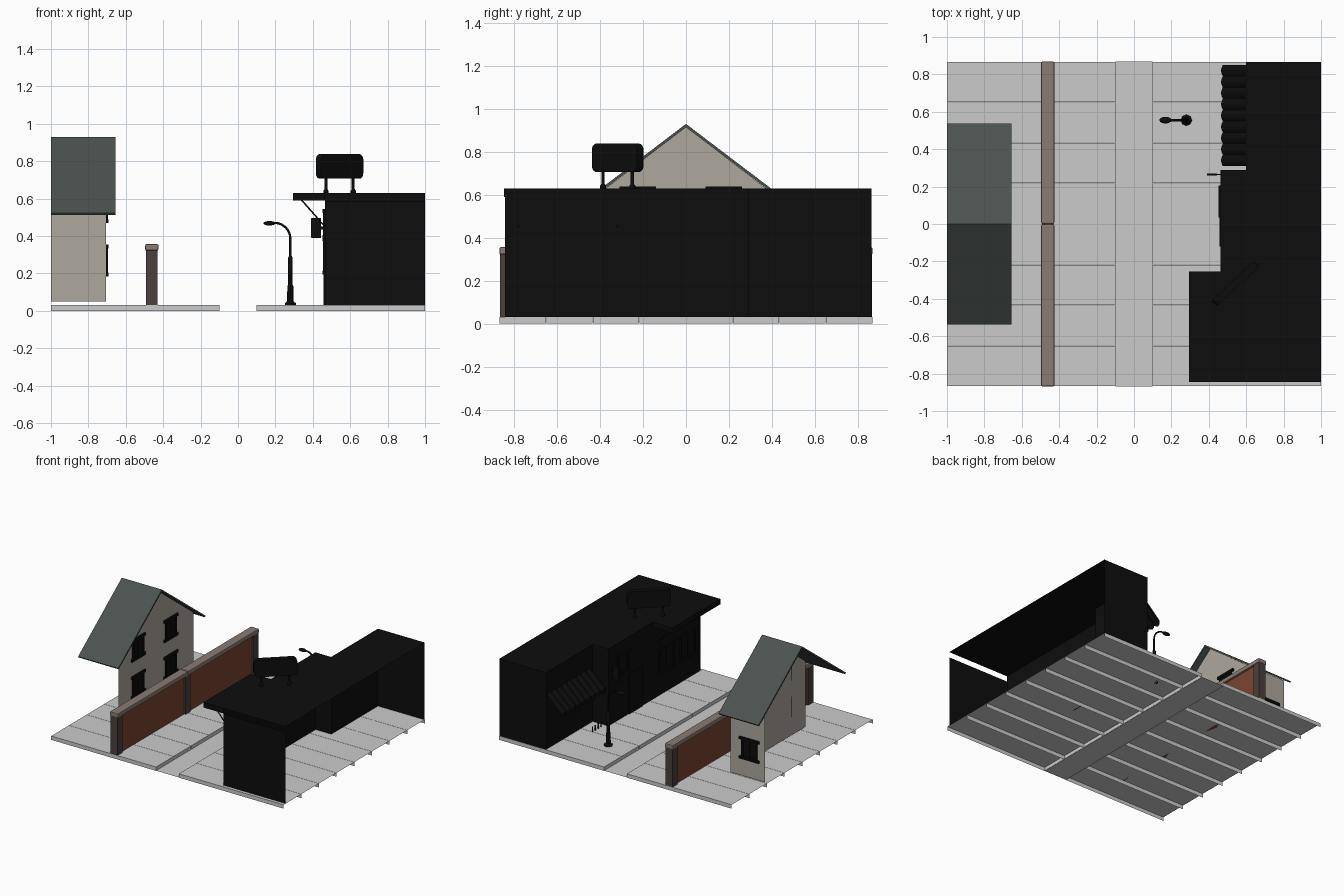
import bpy, bmesh, math
from mathutils import Matrix, Vector

if "Cube" in bpy.data.objects:
    bpy.data.objects.remove(bpy.data.objects["Cube"])


def mat(name, c):
    m = bpy.data.materials.new(name)
    m.diffuse_color = (*c, 1)
    m.use_nodes = True
    m.node_tree.nodes["Principled BSDF"].inputs["Base Color"].default_value = m.diffuse_color
    return m


BLACK = mat("black", (0.004, 0.004, 0.004))
PLASTER = mat("plaster", (0.42, 0.39, 0.34))
SLATE = mat("slate", (0.07, 0.085, 0.08))
BRICK = mat("brick", (0.2, 0.06, 0.03))
PILLAR = mat("pillar", (0.07, 0.05, 0.045))
COPING = mat("coping", (0.25, 0.2, 0.17))


def finish(name, bm, m=None, smooth=False):
    me = bpy.data.meshes.new(name)
    bm.to_mesh(me)
    bm.free()
    ob = bpy.data.objects.new(name, me)
    bpy.context.collection.objects.link(ob)
    if m:
        me.materials.append(m)
    if smooth:
        bpy.context.view_layer.objects.active = ob
        ob.select_set(True)
        bpy.ops.object.shade_smooth_by_angle(angle=math.radians(40))
        ob.select_set(False)
    return ob


def box(name, x0, x1, y0, y1, z0, z1, m=None, bevel=0, drop=()):
    bm = bmesh.new()
    bmesh.ops.create_cube(bm, size=1)
    for v in bm.verts:
        v.co = ((x0 + x1) / 2 + v.co.x * (x1 - x0), (y0 + y1) / 2 + v.co.y * (y1 - y0),
                (z0 + z1) / 2 + v.co.z * (z1 - z0))
    if drop:
        bm.normal_update()
        bad = [f for f in bm.faces if any(f.normal.dot(Vector(d)) > 0.9 for d in drop)]
        bmesh.ops.delete(bm, geom=bad, context='FACES')
    if bevel:
        bmesh.ops.bevel(bm, geom=bm.edges[:], offset=bevel, segments=2, affect='EDGES', profile=0.5)
    return finish(name, bm, m)


def faces(name, polys, m=None):
    bm = bmesh.new()
    for p in polys:
        bm.faces.new([bm.verts.new(c) for c in p])
    bmesh.ops.remove_doubles(bm, verts=bm.verts[:], dist=1e-5)
    return finish(name, bm, m)


def wall_strip(pts, z0, z1):
    return [[(*a, z0), (*b, z0), (*b, z1), (*a, z1)] for a, b in zip(pts, pts[1:])]


def lathe(name, profile, loc, m, sides=8):
    bm = bmesh.new()
    rings = [[bm.verts.new((loc[0] + r * math.cos(2 * math.pi * i / sides),
                            loc[1] + r * math.sin(2 * math.pi * i / sides), z))
              for i in range(sides)] for r, z in profile]
    for a, b in zip(rings, rings[1:]):
        for i in range(sides):
            j = (i + 1) % sides
            bm.faces.new((a[i], a[j], b[j], b[i]))
    bm.faces.new(rings[0][::-1])
    bm.faces.new(rings[-1])
    return finish(name, bm, m, True)


def tube(name, pts, r, m):
    cu = bpy.data.curves.new(name, 'CURVE')
    cu.dimensions = '3D'
    cu.bevel_depth, cu.bevel_resolution, cu.use_fill_caps = r, 2, True
    sp = cu.splines.new('POLY')
    sp.points.add(len(pts) - 1)
    for p, c in zip(sp.points, pts):
        p.co = (*c, 1)
    ob = bpy.data.objects.new(name, cu)
    bpy.context.collection.objects.link(ob)
    cu.materials.append(m)
    bpy.context.view_layer.objects.active = ob
    ob.select_set(True)
    bpy.ops.object.convert(target='MESH')
    bpy.context.object.select_set(False)


def window(name, axis, wall, out, u, z, w=0.12, h=0.16):
    # frame, cross bars, lintel and sill on a wall facing along the given axis
    def part(n, u0, u1, z0, z1, d):
        a, b = sorted((wall, wall + out * d))
        if axis == 'x':
            box(f"{name}_{n}", a, b, u0, u1, z0, z1, BLACK)
        else:
            box(f"{name}_{n}", u0, u1, a, b, z0, z1, BLACK)
    part("pane", u - w / 2, u + w / 2, z, z + h, 0.004)
    for s in (-1, 1):
        c = u + s * w / 2
        part("jamb", c - 0.008, c + 0.008, z, z + h, 0.01)
    part("mullion", u - 0.005, u + 0.005, z, z + h, 0.008)
    part("sill", u - w / 2 - 0.025, u + w / 2 + 0.025, z - 0.006, z + 0.014, 0.013)
    part("lintel", u - w / 2 - 0.025, u + w / 2 + 0.025, z + h - 0.016, z + h + 0.004, 0.013)


# ground: open-bottomed paving slabs either side of a flat road
pitch = 1.736 / 8
for i in range(8):
    y = -0.868 + i * pitch
    for s in (-1, 1):
        x0, x1 = sorted((s * 0.098, s * 1.0))
        box("paving_slab", x0, x1, y + 0.001, y + pitch - 0.001, 0, 0.03,
            drop=((0, 0, -1), (s, 0, 0)))
faces("road", [[(-0.1, -0.868, 0.002), (0.1, -0.868, 0.002), (0.1, 0.868, 0.002), (-0.1, 0.868, 0.002)]])

# shop building: facade shell open at the outer side
south = [(1, -0.843), (0.465, -0.843)]
front = [(0.465, -0.843), (0.465, 0.29), (0.6, 0.29), (0.6, 0.864), (1, 0.864)]
faces("shop_walls", wall_strip(south, 0.03, 0.585) + wall_strip(front, 0.03, 0.63), BLACK)
roof = [(1, -0.846), (0.295, -0.846), (0.295, -0.255), (0.463, -0.255), (0.463, 0.29),
        (0.598, 0.29), (0.598, 0.866), (1, 0.866)]
faces("shop_roof", [[(*p, 0.63) for p in roof[::-1]]], BLACK)
box("canopy", 0.295, 0.465, -0.846, -0.255, 0.59, 0.63, BLACK)
for y in (-0.78, -0.32):
    tube("canopy_brace", [(0.34, y, 0.592), (0.465, y, 0.45)], 0.004, BLACK)

# shop front details
for y in (-0.68, -0.42):
    window("shop_window", 'x', 0.465, -1, y, 0.2, 0.17, 0.2)
box("shop_door", 0.458, 0.465, -0.12, 0.04, 0.03, 0.34, BLACK)
window("upper_window", 'x', 0.465, -1, 0.12, 0.38)
for i in range(4):
    lathe("small_post", [(0.005, 0.03), (0.005, 0.07)], (0.5, 0.33 + i * 0.035), BLACK, 6)

# hanging sign
box("hanging_sign", 0.39, 0.445, 0.26, 0.27, 0.39, 0.495, BLACK, 0.003)
box("sign_bracket", 0.44, 0.466, 0.262, 0.268, 0.435, 0.45, BLACK)

# ribbed awning with short valance
bm = bmesh.new()
n = 9 * 4
rows = []
for i in range(n + 1):
    y = 0.31 + 0.54 * i / n
    h = abs(math.sin(math.pi * i / 4))
    rows.append([bm.verts.new(c) for c in ((0.6, y, 0.45 + 0.01 * h),
                                           (0.475 - 0.01 * h, y, 0.33 + 0.01 * h),
                                           (0.475 - 0.01 * h, y, 0.315 - 0.012 * h))])
for a, b in zip(rows, rows[1:]):
    for k in range(2):
        bm.faces.new((a[k], a[k + 1], b[k + 1], b[k]))
finish("awning", bm, BLACK)

# rounded rooftop board on four legs, turned to the corner
bm = bmesh.new()
L, H, T, R = 0.155, 0.066, 0.02, 0.03
ring = []
for q, (sx, sz) in enumerate(((1, 1), (-1, 1), (-1, -1), (1, -1))):
    for k in range(6):
        a = math.pi / 2 * (q + k / 5)
        ring.append(bm.verts.new((sx * (L - R) + R * math.cos(a), -T, sz * (H - R) + R * math.sin(a))))
f = bm.faces.new(ring)
ext = bmesh.ops.extrude_face_region(bm, geom=[f])
bmesh.ops.translate(bm, verts=[v for v in ext['geom'] if isinstance(v, bmesh.types.BMVert)], vec=(0, 2 * T, 0))
bmesh.ops.recalc_face_normals(bm, faces=bm.faces[:])
turn = Matrix.Translation((0.543, -0.318, 0.772)) @ Matrix.Rotation(math.radians(43), 4, 'Z')
bmesh.ops.transform(bm, matrix=turn, verts=bm.verts[:])
finish("roof_board", bm, BLACK, True)
for s in (-1, 1):
    x, y, _ = turn @ Vector((s * 0.1, 0, 0))
    lathe("board_leg", [(0.014, 0.63), (0.014, 0.642), (0.008, 0.65), (0.008, 0.73)], (x, y), BLACK)

# street lamp
lx, ly = 0.28, 0.555
lathe("lamp_post", [(0.03, 0.03), (0.03, 0.04), (0.018, 0.05), (0.016, 0.13), (0.012, 0.14),
                    (0.012, 0.285), (0.006, 0.295)], (lx, ly), BLACK)
arc = [(lx - 0.085 + 0.085 * math.cos(t * math.pi / 16), ly, 0.385 + 0.085 * math.sin(t * math.pi / 16))
       for t in range(9)]
tube("lamp_arm", [(lx, ly, 0.28)] + arc + [(0.18, ly, 0.47)], 0.006, BLACK)
bm = bmesh.new()
bmesh.ops.create_uvsphere(bm, u_segments=12, v_segments=8, radius=1)
bmesh.ops.transform(bm, matrix=Matrix.Translation((0.168, ly, 0.468)) @ Matrix.Diagonal((0.033, 0.018, 0.012, 1)),
                    verts=bm.verts[:])
finish("lamp_head", bm, BLACK, True)

# boundary wall: brick panels between pillars, capped with coping
for s in (-1, 1):
    y0, y1 = sorted((0.0, s * 0.85))
    box("brick_panel", -0.478, -0.442, y0, y1, 0.03, 0.335, BRICK)
    y0, y1 = sorted((s * 0.002, s * 0.868))
    box("wall_coping", -0.496, -0.426, y0, y1, 0.322, 0.356, COPING, 0.006)
for y in (-0.835, 0, 0.835):
    box("wall_pillar", -0.491, -0.43, y - 0.03, y + 0.03, 0.03, 0.325, PILLAR)

# house: gable wall facing the road and one side wall
g, gy = -0.705, 0.46
apex, slope = 0.915, 0.766
e = apex - slope * gy
faces("house_walls", [
    [(g, -gy, 0.05), (g, gy, 0.05), (g, gy, e), (g, 0, apex), (g, -gy, e)],
    [(g, gy, 0.05), (-1, gy, 0.05), (-1, gy, e), (g, gy, e)]], PLASTER)
for u in (-0.225, 0.175):
    for z in (0.19, 0.475):
        window("gable_window", 'x', g, 1, u, z)
window("side_window", 'y', gy, 1, -0.87, 0.19)

# pitched roof sheet with a little thickness
bm = bmesh.new()
prof = [(-0.537, 0.522), (0, 0.93), (0.537, 0.522), (0.53, 0.512), (0, 0.914), (-0.53, 0.512)]
a = [bm.verts.new((-1, y, z)) for y, z in prof]
b = [bm.verts.new((-0.655, y, z)) for y, z in prof]
for i in range(6):
    j = (i + 1) % 6
    bm.faces.new((a[i], a[j], b[j], b[i]))
for v in (a, b):
    bm.faces.new((v[0], v[1], v[4], v[5]))
    bm.faces.new((v[1], v[2], v[3], v[4]))
bmesh.ops.recalc_face_normals(bm, faces=bm.faces[:])
finish("house_roof", bm, SLATE)
